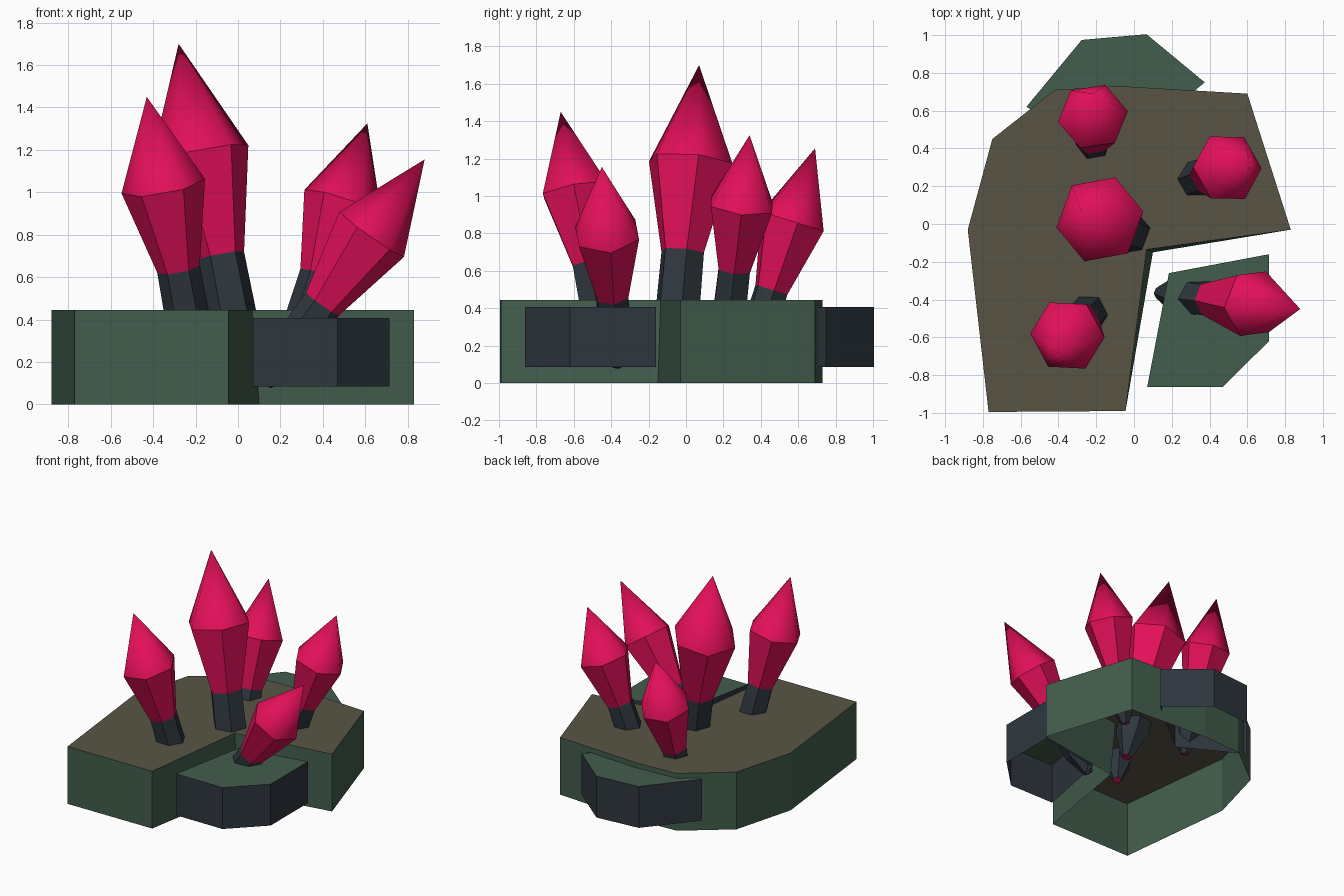
import bpy, bmesh, math
from mathutils import Vector, Matrix

if "Cube" in bpy.data.objects:
    bpy.data.objects.remove(bpy.data.objects["Cube"])


def material(name, rgb):
    m = bpy.data.materials.new(name)
    m.diffuse_color = (*rgb, 1)
    m.use_nodes = True
    m.node_tree.nodes["Principled BSDF"].inputs["Base Color"].default_value = m.diffuse_color
    return m


PINK = material("crystal pink", (0.76, 0.005, 0.10))
SLATE = material("dark slate", (0.027, 0.037, 0.048))
GREEN = material("moss green", (0.055, 0.110, 0.072))
BROWN = material("earth brown", (0.098, 0.091, 0.060))


def finish(name, bm, mats):
    me = bpy.data.meshes.new(name)
    bm.to_mesh(me)
    bm.free()
    for m in mats:
        me.materials.append(m)
    ob = bpy.data.objects.new(name, me)
    bpy.context.collection.objects.link(ob)
    return ob


def slab(name, top, bottom, z0, z1, side_mat, top_mat):
    """Hollow slab: counter-clockwise outlines, closed top, open underside."""
    bm = bmesh.new()
    hi = [bm.verts.new((x, y, z1)) for x, y in top]
    lo = [bm.verts.new((x, y, z0)) for x, y in bottom]
    n = len(hi)
    for i in range(n):
        j = (i + 1) % n
        bm.faces.new((lo[i], lo[j], hi[j], hi[i]))
    bm.faces.new(hi).material_index = 1
    return finish(name, bm, [side_mat, top_mat])


# main rock, with a notch at the front right
main = [(-0.77, -0.995), (-0.045, -0.99), (0.067, -0.135), (0.83, -0.03),
        (0.60, 0.69), (-0.08, 0.73), (-0.42, 0.71), (-0.75, 0.45), (-0.88, -0.03)]
main_low = list(main)
main_low[2] = (0.10, -0.15)
slab("main_rock", main, main_low, 0.0, 0.445, GREEN, BROWN)

# two identical ledges, the back one turned by 140 degrees
ledge = [(0.715, -0.16), (0.185, -0.26), (0.07, -0.862), (0.47, -0.862), (0.715, -0.62)]
slab("front_ledge", ledge, ledge, 0.085, 0.407, SLATE, GREEN)
turn = Matrix.Rotation(math.radians(140.4), 2)
pivot = Vector(ledge[0])
back = [tuple(turn @ (Vector(p) - pivot) + Vector((-0.57, 0.62))) for p in ledge]
slab("back_ledge", back, back, 0.085, 0.407, SLATE, GREEN)

# crystal profile from the shoulder down: distance (in tip lengths), radius factor
PROFILE = [(1.0, 1.0), (1.93, 0.51), (2.6, 0.53), (3.0, 0.17)]


def crystal(name, apex, base, tip, radius, phase):
    apex, base = Vector(apex), Vector(base)
    axis = (apex - base).normalized()
    rot = Vector((0, 0, 1)).rotation_difference(axis)
    bm = bmesh.new()
    rings = []
    for d, r in PROFILE:
        ring = []
        for k in range(6):
            a = math.radians(phase + 60 * k)
            p = Vector((math.cos(a), math.sin(a), 0)) * radius * r
            ring.append(bm.verts.new(apex - axis * tip * d + rot @ p))
        rings.append(ring)
    top = bm.verts.new(apex)
    for k in range(6):
        j = (k + 1) % 6
        # smooth point above a sharp shoulder
        bm.faces.new((rings[0][k], rings[0][j], top)).smooth = True
        for i in range(3):
            f = bm.faces.new((rings[i + 1][k], rings[i + 1][j], rings[i][j], rings[i][k]))
            f.material_index = 0 if i == 0 else 1
    bm.faces.new(rings[-1][::-1])
    for k in range(6):
        bm.edges.get((rings[0][k], rings[0][(k + 1) % 6])).smooth = False
    return finish(name, bm, [PINK, SLATE])


# name, apex, point on the axis at the rock, tip length, radius, turn
crystal("tall_crystal", (-0.28, 0.07, 1.70), (-0.04, -0.04, 0.445), 0.53, 0.237, 10)
crystal("left_crystal", (-0.43, -0.67, 1.45), (-0.245, -0.48, 0.445), 0.435, 0.20, -2)
crystal("right_crystal", (0.61, 0.34, 1.325), (0.335, 0.24, 0.445), 0.39, 0.19, 0)
crystal("back_crystal", (-0.22, 0.69, 1.255), (-0.215, 0.44, 0.445), 0.41, 0.187, 9)
crystal("ledge_crystal", (0.88, -0.45, 1.155), (0.35, -0.39, 0.405), 0.434, 0.187, 5)
